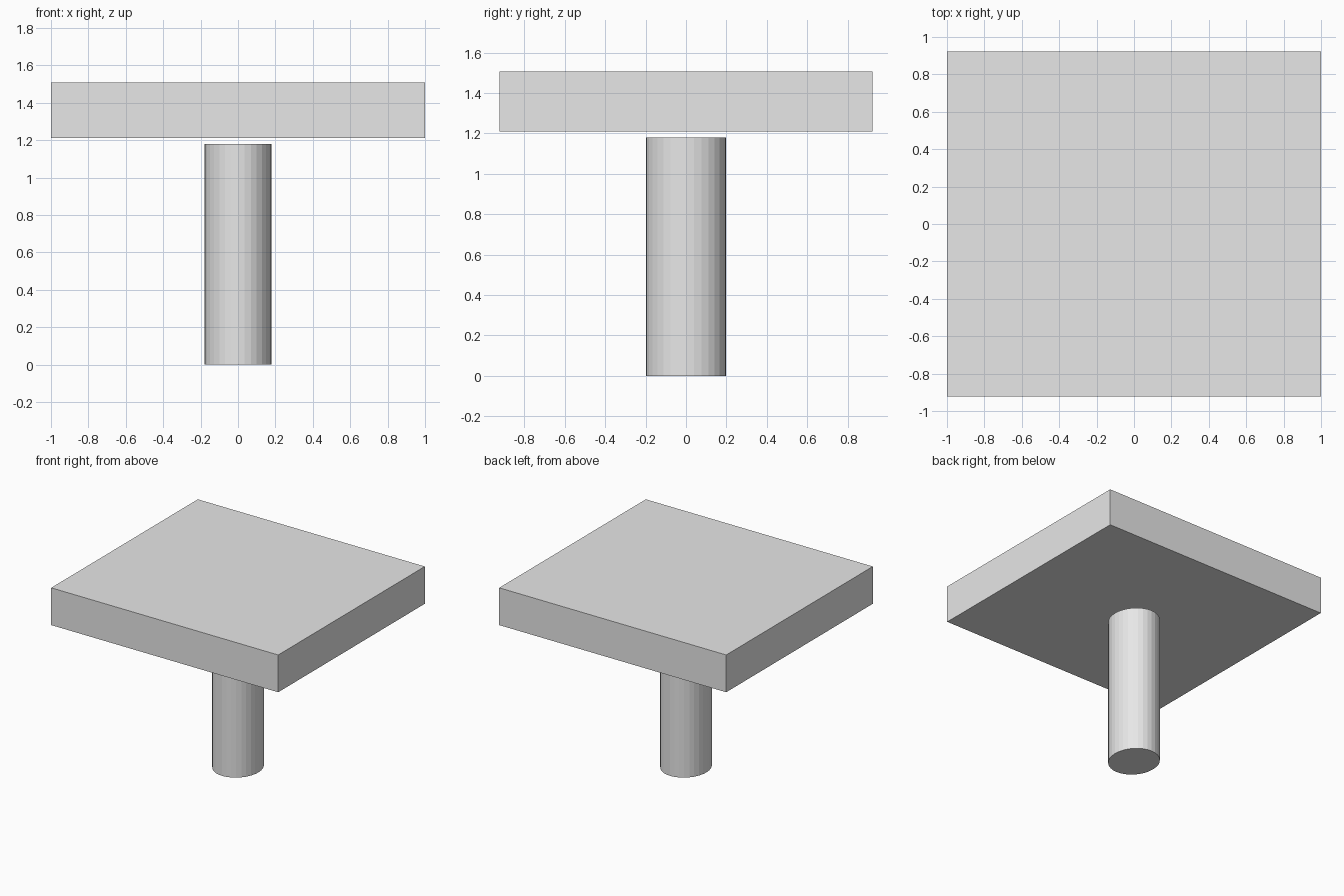
import bpy

if "Cube" in bpy.data.objects:
    bpy.data.objects.remove(bpy.data.objects["Cube"])

# Single plain grey for both parts
grey = bpy.data.materials.new("light_grey")
grey.diffuse_color = (0.8, 0.8, 0.8, 1.0)
grey.use_nodes = True
grey.node_tree.nodes["Principled BSDF"].inputs["Base Color"].default_value = grey.diffuse_color


def finish(name, scale):
    obj = bpy.context.object
    obj.name = name
    obj.scale = scale
    bpy.ops.object.transform_apply(location=False, rotation=False, scale=True)
    obj.data.materials.append(grey)
    return obj


# Flat slab top, floating just above the post
top_low, top_high = 1.21, 1.507
bpy.ops.mesh.primitive_cube_add(size=1, location=(0, 0, (top_low + top_high) / 2))
finish("table_top", (2.0, 1.845, top_high - top_low))

# Central faceted post, slightly oval
post_height = 1.18
bpy.ops.mesh.primitive_cylinder_add(vertices=32, radius=1, depth=1,
                                    location=(0, 0, post_height / 2))
finish("post", (0.18, 0.199, post_height))
